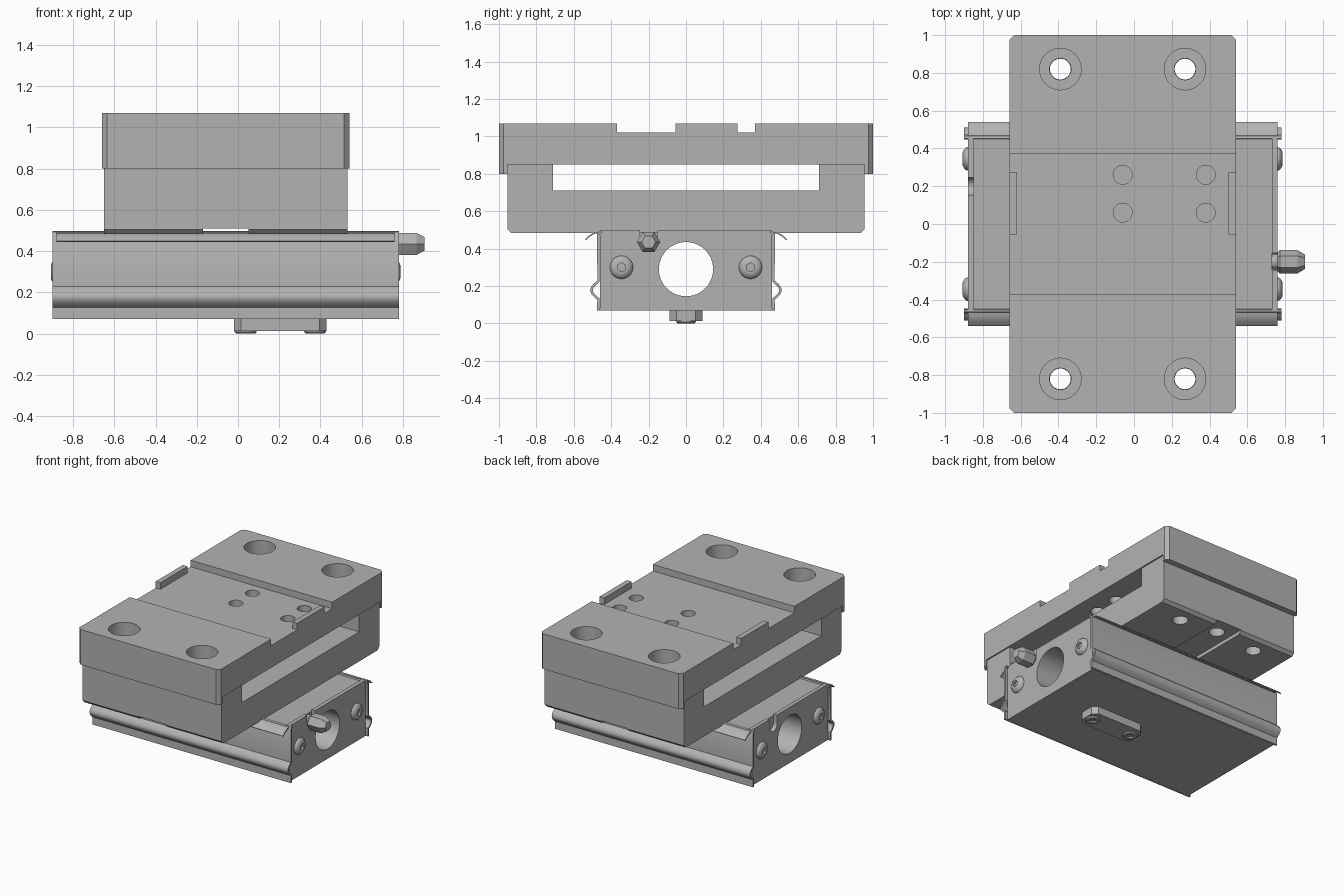
import bpy, bmesh, math
from mathutils import Matrix, Vector

if "Cube" in bpy.data.objects:
    bpy.data.objects.remove(bpy.data.objects["Cube"])

grey = bpy.data.materials.new("machined_grey")
grey.use_nodes = True
grey.diffuse_color = (0.45, 0.45, 0.45, 1)
grey.node_tree.nodes["Principled BSDF"].inputs["Base Color"].default_value = grey.diffuse_color

CX = -0.06  # shared centre of the block stack


def finish(name, bm):
    bmesh.ops.recalc_face_normals(bm, faces=bm.faces)
    mesh = bpy.data.meshes.new(name)
    bm.to_mesh(mesh)
    bm.free()
    mesh.materials.append(grey)
    obj = bpy.data.objects.new(name, mesh)
    bpy.context.collection.objects.link(obj)
    return obj


def box(name, x, y, z, chamfer=0, pick=None):
    """Box from ranges; edges chosen by pick(midpoint, direction) are chamfered."""
    bm = bmesh.new()
    bmesh.ops.create_cube(bm, size=1)
    for v in bm.verts:
        v.co = [lo + (c + 0.5) * (hi - lo) for c, (lo, hi) in zip(v.co, (x, y, z))]
    if chamfer:
        edges = [e for e in bm.edges
                 if pick((e.verts[0].co + e.verts[1].co) / 2,
                         (e.verts[0].co - e.verts[1].co).normalized())]
        bmesh.ops.bevel(bm, geom=edges, offset=chamfer, segments=1, affect='EDGES')
    return finish(name, bm)


def lathe(name, centre, axis, profile, sides=32, turn=0):
    """Closed solid of revolution from (distance, radius) pairs along an axis."""
    bm = bmesh.new()
    rot = Vector((0, 0, 1)).rotation_difference(Vector(axis)).to_matrix().to_4x4()
    mat = Matrix.Translation(centre) @ rot
    rings = [[bm.verts.new(mat @ Vector((r * math.cos(a), r * math.sin(a), t)))
              for a in (turn + i * math.tau / sides for i in range(sides))]
             for t, r in profile]
    bm.faces.new(rings[0])
    bm.faces.new(rings[-1])
    for a, b in zip(rings, rings[1:]):
        for i in range(sides):
            j = (i + 1) % sides
            bm.faces.new((a[i], a[j], b[j], b[i]))
    return finish(name, bm)


def rod(centre, axis, length, radius, sides=32):
    return lathe("cutter", centre, axis, [(0, radius), (length, radius)], sides)


def activate(obj):
    bpy.ops.object.select_all(action='DESELECT')
    obj.select_set(True)
    bpy.context.view_layer.objects.active = obj


def smooth(obj):
    activate(obj)
    bpy.ops.object.shade_smooth_by_angle(angle=math.radians(32))
    return obj


def cut(obj, *cutters):
    activate(obj)
    for c in cutters:
        c.hide_render = True
        m = obj.modifiers.new("cut", 'BOOLEAN')
        m.operation, m.solver, m.object = 'DIFFERENCE', 'EXACT', c
        bpy.ops.object.modifier_apply(modifier=m.name)
        bpy.data.objects.remove(c)
    return smooth(obj)


def sheet(name, profile, x, thickness):
    """Thin bent strip: a (y, z) profile swept along x."""
    bm = bmesh.new()
    rows = [[bm.verts.new((px, y, z)) for y, z in profile] for px in x]
    for i in range(len(profile) - 1):
        bm.faces.new((rows[0][i], rows[0][i + 1], rows[1][i + 1], rows[1][i]))
    obj = finish(name, bm)
    m = obj.modifiers.new("thickness", 'SOLIDIFY')
    m.thickness, m.offset = thickness, 0
    activate(obj)
    bpy.ops.object.modifier_apply(modifier=m.name)
    return smooth(obj)


UP = (0, 0, 1)
bolt_spots = [(x, y) for x in (CX - 0.33, CX + 0.33) for y in (-0.82, 0.82)]

# Top plate: chamfered corners, cross recess, skirt lips, counterbored and small holes
plate = box("top_plate", (-0.66, 0.54), (-1, 1), (0.80, 1.07), 0.025,
            lambda p, d: abs(d.z) > 0.9)
cut(plate,
    box("cutter", (-1, 1), (-0.955, 0.955), (0.7, 0.85)),
    box("cutter", (-1, 1), (-0.37, 0.37), (1.02, 1.2)),
    *[rod((x, y, 0.7), UP, 0.5, 0.057) for x, y in bolt_spots],
    *[rod((x, y, 0.93), UP, 0.3, 0.11) for x, y in bolt_spots],
    *[rod((x, y, 0.7), UP, 0.5, 0.05) for x in (-0.06, 0.38) for y in (0.06, 0.26)])

# Locating ribs at both ends of the recess
for side, x in (("right", (-0.66, -0.62)), ("left", (0.50, 0.54))):
    box(side + "_locating_rib", x, (-0.055, 0.275), (1.015, 1.07))

# Riser block: wide opening, shallow channel underneath, bolt holes
riser = box("riser_block", (-0.65, 0.53), (-0.955, 0.955), (0.483, 0.85), 0.022,
            lambda p, d: abs(d.x) > 0.9 and p.z < 0.6)
cut(riser,
    box("cutter", (-1, 1), (-0.71, 0.71), (0.71, 1)),
    box("cutter", (-0.17, 0.05), (-1.1, 1.1), (0.4, 0.51)),
    *[rod((x, y, 0.3), UP, 0.8, 0.055) for x, y in bolt_spots],
    *[rod((CX, y, 0.3), UP, 0.32, 0.055) for y in (-0.82, 0.82)])

# Base body and end plates, bored lengthwise, with a port notch in each end
def bore():
    return rod((-1.2, 0, 0.29), (1, 0, 0), 2.4, 0.145, 48)


body = box("base_body", (-0.85, 0.73), (-0.46, 0.46), (0.07, 0.485))
cut(body, bore())
for side, s, x in (("left", 1, (0.73, 0.76)), ("right", -1, (-0.88, -0.85))):
    end = box(side + "_end_plate", x, (-0.46, 0.46), (0.07, 0.497))
    py = -0.2 * s
    cut(end, bore(),
        box("cutter", (x[0] - 0.1, x[1] + 0.1), (py - 0.047, py + 0.047), (0.435, 0.6)),
        rod((x[0] - 0.1, py, 0.435), (1, 0, 0), 0.3, 0.047))
    # Domed socket screws
    face = x[1] if s > 0 else x[0]
    for y in (-0.345, 0.345):
        dome = [(0.032 * math.sin(a), 0.062 * math.cos(a))
                for a in (i * 0.2 for i in range(6))]
        screw = lathe("end_screw", (face, y, 0.30), (s, 0, 0), [(-0.01, 0.062)] + dome)
        cut(screw, rod((face + s * 0.012, y, 0.30), (s, 0, 0), 0.1, 0.024, 6))

# Hexagonal fitting on the left end
lathe("fitting_neck", (0.72, -0.2, 0.435), (1, 0, 0), [(0, 0.042), (0.06, 0.042)])
lathe("hex_fitting", (0.76, -0.2, 0.435), (1, 0, 0),
      [(0, 0.05), (0.012, 0.062), (0.105, 0.062), (0.145, 0.038)], 6, math.pi / 2)

# Side covers with a rounded bead, and flared wiper lips above
bead = [(0.468 + 0.037 * math.sin(math.pi * i / 10), 0.225 - 0.0095 * i) for i in range(11)]
for side, s in (("front", -1), ("back", 1)):
    cover = [(0.45, 0.49), (0.462, 0.487), (0.468, 0.475)] + bead + [(0.468, 0.07)]
    sheet(side + "_side_cover", [(s * y, z) for y, z in cover], (-0.9, 0.78), 0.014)
    lip = [(0.46, 0.487), (0.49, 0.483), (0.515, 0.468), (0.538, 0.447)]
    sheet(side + "_wiper_lip", [(s * y, z) for y, z in lip], (-0.88, 0.76), 0.008)

# Foot plate with two hex-socket screws
foot = box("foot_plate", (-0.02, 0.43), (-0.087, 0.087), (0.012, 0.075), 0.035,
           lambda p, d: abs(d.z) > 0.9)
for x in (0.037, 0.373):
    screw = lathe("foot_screw", (x, 0, 0), UP, [(0, 0.045), (0.008, 0.053), (0.05, 0.053)])
    cut(screw, rod((x, 0, -0.05), UP, 0.08, 0.028, 6))
